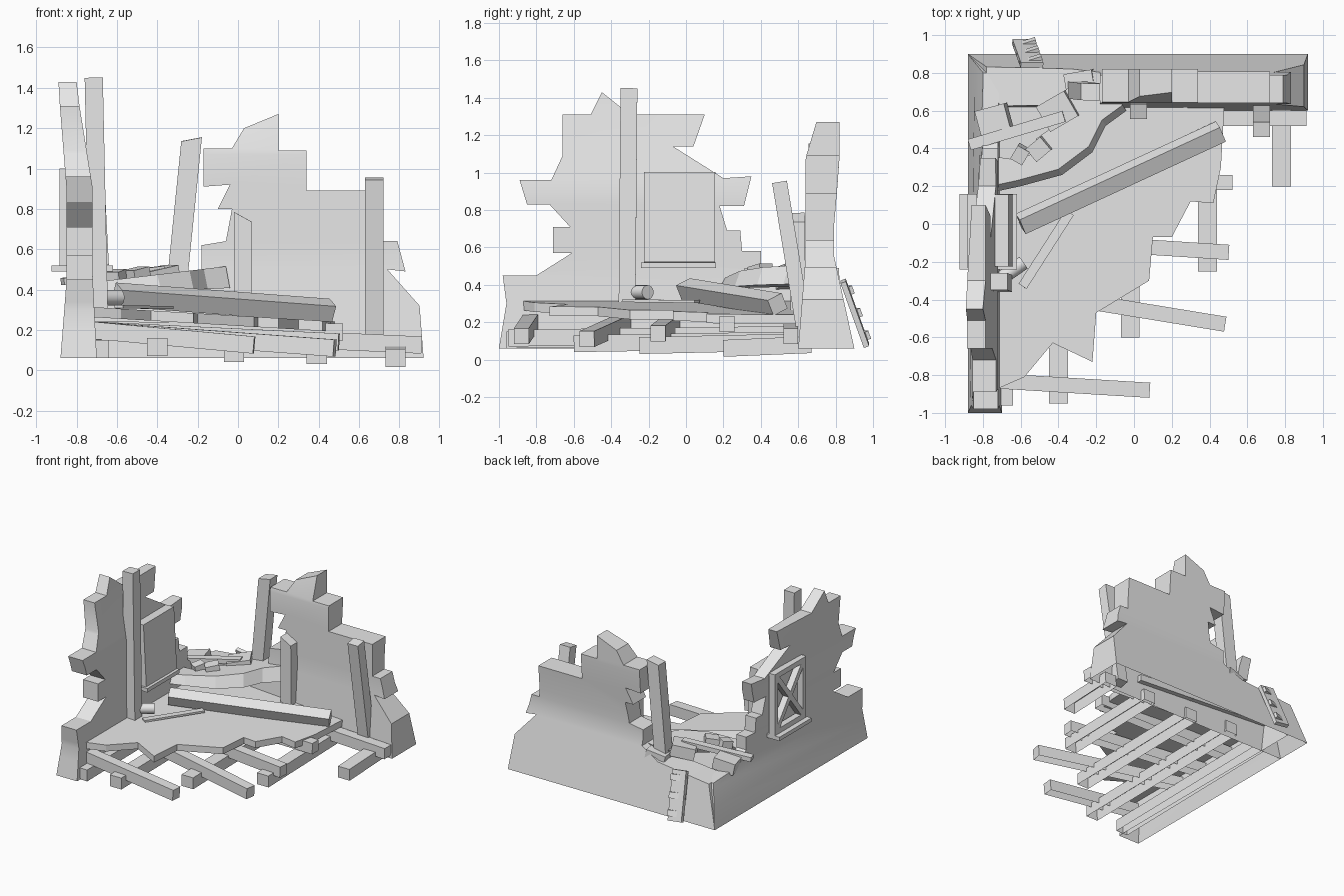
import bpy, bmesh, math
from mathutils import Vector, Matrix

cube = bpy.data.objects.get("Cube")
if cube:
    bpy.data.objects.remove(cube, do_unlink=True)

grey = bpy.data.materials.new("plain_grey")
grey.use_nodes = True
grey.diffuse_color = (0.8, 0.8, 0.8, 1)
grey.node_tree.nodes["Principled BSDF"].inputs["Base Color"].default_value = (0.8, 0.8, 0.8, 1)


def finish(name, bm, smooth=False, open_base=False):
    bmesh.ops.recalc_face_normals(bm, faces=bm.faces)
    bm.normal_update()
    if open_base:
        # Remove the flat faces at the lowest level
        base = min(f.calc_center_median().z for f in bm.faces)
        under = [f for f in bm.faces
                 if abs(f.normal.z) > 0.9 and f.calc_center_median().z < base + 0.01]
        bmesh.ops.delete(bm, geom=under, context='FACES')
    mesh = bpy.data.meshes.new(name)
    bm.to_mesh(mesh)
    bm.free()
    mesh.materials.append(grey)
    obj = bpy.data.objects.new(name, mesh)
    bpy.context.collection.objects.link(obj)
    if smooth:
        bpy.ops.object.select_all(action='DESELECT')
        obj.select_set(True)
        bpy.context.view_layer.objects.active = obj
        bpy.ops.object.shade_smooth_by_angle(angle=math.radians(30))
    return obj


def beam(name, start, end, w=0.08, h=0.08, roll=0, slant=0, open_base=False):
    """Box between two points, with an optional slanted far end."""
    p, q = Vector(start), Vector(end)
    d = (q - p).normalized()
    ref = Vector((0, 0, 1)) if abs(d.z) < 0.8 else Vector((0, 1, 0))
    side = d.cross(ref).normalized()
    side = Matrix.Rotation(math.radians(roll), 3, d) @ side
    up = side.cross(d)
    bm = bmesh.new()
    bmesh.ops.create_cube(bm, size=1)
    for v in bm.verts:
        a, b, c = v.co
        base = q + d * slant * a if b > 0 else p
        v.co = base + side * a * w + up * c * h
    return finish(name, bm, open_base=open_base)


def slab(name, outline, place, cuts=(), wall=False):
    """Extruded outline, cut at the given heights, then placed by a function."""
    bm = bmesh.new()
    face = bm.faces.new([bm.verts.new((u, v, 0)) for u, v in outline])
    ext = bmesh.ops.extrude_face_region(bm, geom=[face])
    for v in ext["geom"]:
        if isinstance(v, bmesh.types.BMVert):
            v.co.z = 1
    for c in cuts:
        bmesh.ops.bisect_plane(bm, geom=bm.verts[:] + bm.edges[:] + bm.faces[:],
                               plane_co=(0, c, 0), plane_no=(0, 1, 0))
    bmesh.ops.triangulate(bm, faces=[f for f in bm.faces if len(f.verts) > 4])
    for v in bm.verts:
        v.co = place(*v.co)
    return finish(name, bm, wall, wall)


def clamp(t):
    return max(0, min(1, t))


# Ruined walls with flared bases and ragged outlines
def side_place(y, z, t):
    flare = 0.03 + 0.07 * clamp((y + 0.2) / 0.9)
    lean = 0.08 * clamp((z - 0.9) / 0.5)
    outer = -0.88 + flare * clamp((z - 0.06) / 0.38) - 0.5 * lean
    inner = -0.70 - 0.02 * clamp((z - 0.06) / 0.4) - lean
    return Vector((inner + (outer - inner) * t, y, z))


def back_place(x, z, t):
    outer = 0.9 - 0.11 * clamp((z - 0.06) / 0.5) + 0.03 * clamp((z - 0.7) / 0.35)
    inner = 0.6 + 0.04 * clamp((z - 0.06) / 0.5) + 0.06 * clamp((z - 1.08) / 0.2)
    return Vector((x, inner + (outer - inner) * t, z))


side_outline = [(-1, .06), (-.96, .3), (-.98, .45), (-.8, .45), (-.61, .57), (-.71, .57),
                (-.71, .71), (-.62, .71), (-.73, .83), (-.85, .83), (-.89, .96), (-.72, .96),
                (-.66, 1.09), (-.66, 1.31), (-.51, 1.31), (-.45, 1.43), (-.3, 1.31), (.1, 1.31),
                (.04, 1.14), (-.07, 1.14), (.2, .97), (.35, .98), (.31, .82), (.18, .82),
                (.22, .69), (.29, .69), (.3, .58), (.4, .58), (.4, .48), (.5, .39), (.8, .37), (.9, .06)]
back_outline = [(.92, .06), (.9, .32), (.74, .5), (.83, .49), (.79, .64), (.72, .64), (.72, .89),
                (.34, .89), (.34, 1.09), (.2, 1.09), (.2, 1.27), (.03, 1.2), (-.03, 1.1),
                (-.17, 1.1), (-.17, .91), (-.04, .92), (-.1, .8), (-.03, .8), (-.06, .64),
                (-.18, .62), (-.18, .5), (-.33, .42), (-.78, .37), (-.88, .06)]
levels = (.2, .34, .47, .56, .7, .9, 1.07)
slab("left_wall", side_outline, side_place, levels, True)
slab("back_wall", back_outline, back_place, levels, True)

# Tilted broken floor
floor_outline = [(-.74, -.88), (-.58, -.81), (-.43, -.63), (-.22, -.73), (-.2, -.47), (.08, -.3),
                 (.1, -.07), (.2, -.07), (.3, .12), (.42, .11), (.46, .3), (.48, .65), (-.74, .65)]
slab("floor", floor_outline, lambda x, y, t: Vector((x, y, .27 - .06 * x - .05 * t)))


# Collapsed ragged slab in the corner, wider at its underside
def rubble_place(x, y, t):
    if t:
        return Vector((x - .02, y + .03, .52 + .12 * x))
    return Vector((x, y, .41 + .05 * x))


rubble_outline = [(-.74, .17), (-.6, .2), (-.38, .26), (-.22, .38), (-.15, .52), (-.04, .6),
                  (-.1, .7), (-.3, .72), (-.42, .6), (-.43, .47), (-.5, .42), (-.47, .36),
                  (-.6, .31), (-.74, .33)]
slab("fallen_slab", rubble_outline, rubble_place)

# Floor joists running sideways
for i, (y0, y1, x1, z1) in enumerate([(-.83, -.88, .08, .125), (-.33, -.53, .48, .11),
                                      (-.07, -.15, .5, .14), (.22, .22, .52, .19),
                                      (.56, .56, .91, .125)]):
    beam(f"cross_joist_{i + 1}", (-.74, y0, .2), (x1, y1, z1), .08, .085, open_base=True)

# Lower joists running front to back
for i, (x, y0, y1, z) in enumerate([(-.69, -.96, .6, .105), (-.4, -.95, .62, .115),
                                    (-.02, -.6, .62, .085), (.39, -.25, .64, .075),
                                    (.78, .2, .67, .06)]):
    beam(f"long_joist_{i + 1}", (x, y1, z + .02), (x, y0, z), .1, .09, open_base=True)

# Loose timbers on the floor
beam("fallen_beam", (-.6, 0, .375), (.46, .49, .295), .09, .09, 25)
beam("floor_plank", (-.59, -.33, .315), (-.34, .06, .31), .05, .015)
bm = bmesh.new()
bmesh.ops.create_cone(bm, cap_ends=True, segments=16, radius1=.038, radius2=.038, depth=.16)
turn = Vector((1, .7, 0)).to_track_quat('Z', 'Y').to_matrix().to_4x4()
bm.transform(Matrix.Translation((-.65, -.25, .36)) @ turn)
finish("log", bm, True)

# Wall posts
beam("left_wall_post", (-.69, -.315, .3), (-.715, -.305, 1.45), .09, .09)
beam("corner_post", (-.31, .71, .36), (-.23, .7, 1.145), .1, .09, 0, -.03)
beam("short_back_post", (.025, .6, .22), (.025, .595, .76), .09, .08, 0, .05)
beam("tall_back_post", (.675, .64, .1), (.675, .5, .95), .09, .08)

# Window: inner shutter, sills, and braced outer frame
beam("inner_shutter", (-.69, -.035, .52), (-.715, -.035, 1.0), .1, .38)
beam("inner_sill", (-.67, -.24, .505), (-.67, .16, .505), .1, .03)
beam("outer_sill", (-.87, -.24, .505), (-.87, .16, .505), .11, .03)
x = -.86
for name, a, b in [("left_stile", (-.21, .52), (-.21, 1)), ("right_stile", (.14, .52), (.14, 1)),
                   ("top_rail", (-.23, .98), (.16, .98)), ("bottom_rail", (-.23, .54), (.16, .54)),
                   ("brace_a", (-.2, .55), (.13, .97)), ("brace_b", (.13, .55), (-.2, .97))]:
    beam("window_" + name, (x, *a), (x, *b), .05, .04)

# Corner debris
beam("debris_plank", (-.87, .42, .44), (-.37, .57, .5), .06, .035)
for i, (x, y, z, s, a) in enumerate([(-.4, .6, .46, .17, 30), (-.74, .55, .42, .16, 15),
                                     (-.5, .4, .46, .1, 40), (-.6, .37, .45, .08, 60),
                                     (-.28, .74, .43, .15, 10)]):
    d = Vector((math.cos(math.radians(a)), math.sin(math.radians(a)), .2)) * s / 2
    c = Vector((x, y, z))
    beam(f"debris_block_{i + 1}", c - d, c + d, s * .9, .09)

# Slatted board leaning on the outside corner
foot, head = Vector((-.585, .965, .075)), Vector((-.54, .84, .42))
beam("leaning_board", foot, head, .12, .03)
for i in range(3):
    c = foot.lerp(head, .15 + .35 * i) + Vector((0, .009, .003))
    half = Vector((.058, .018, 0))
    beam(f"leaning_slat_{i + 1}", c - half, c + half, .02, .045, 20)
